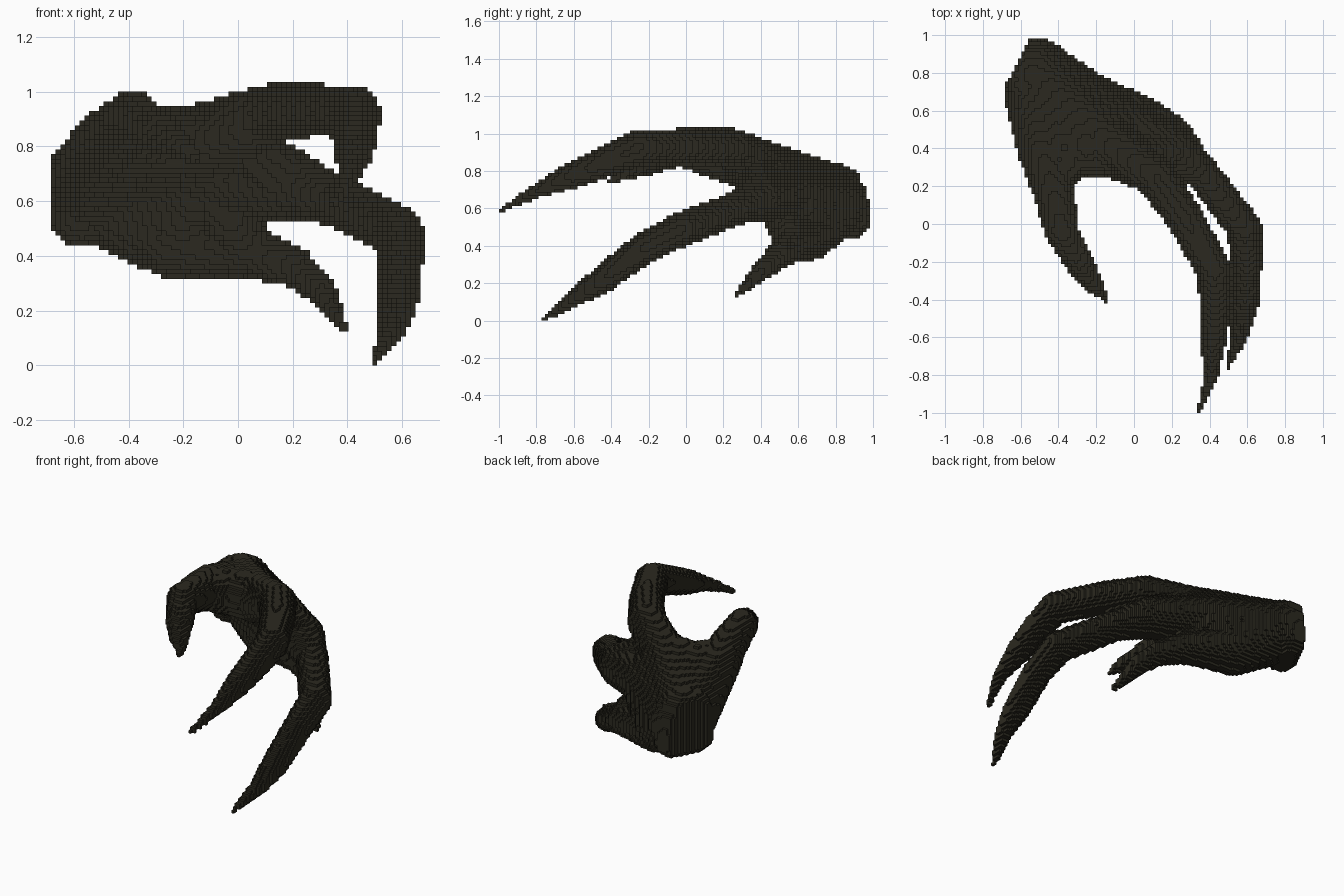
import bpy, math
from mathutils import Vector

cube = bpy.data.objects.get("Cube")
if cube:
    bpy.data.objects.remove(cube, do_unlink=True)

STEP = 2 / 114                      # edge length of one block

# Bones as chains of (x, y, z, radius), wrist first, claw tip last
thumb = [(-.53, .73, .65, .17), (-.49, .40, .80, .13), (-.42, .15, .87, .108),
         (-.383, -.04, .915, .09), (-.29, -.2, .855, .077), (-.21, -.32, .80, .05),
         (-.145, -.40, .75, .015)]
upper_finger = [(-.51, .77, .66, .18), (-.13, .42, .825, .135), (.115, .25, .92, .108),
                (.27, .03, .932, .098), (.428, -.25, .925, .093), (.43, -.42, .855, .085),
                (.42, -.6, .78, .072), (.41, -.8, .693, .038), (.345, -.995, .588, .012)]
middle_finger = [(-.49, .79, .63, .18), (-.10, .54, .69, .145), (.20, .395, .655, .128),
                 (.36, .27, .60, .09), (.585, -.02, .49, .093), (.595, -.22, .39, .083),
                 (.582, -.44, .225, .075), (.56, -.6, .115, .045), (.495, -.755, .012, .012)]
lower_finger = [(-.47, .78, .60, .17), (-.25, .66, .47, .148), (.05, .58, .415, .098),
                (.21, .505, .355, .073), (.30, .42, .28, .057), (.39, .27, .135, .014)]
# Wrist: a ring of bones plus a core
wrist = [(-.515, .89, .54, .10), (-.575, .74, .545, .115), (-.57, .74, .71, .12),
         (-.525, .87, .67, .10), (-.515, .89, .54, .10), (-.53, .79, .645, .195)]
chains = [thumb, upper_finger, middle_finger, lower_finger, wrist]


def mix(p, q, t):
    return tuple(a + (b - a) * t for a, b in zip(p, q))


# Palm webs: extra bones blended between neighbouring fingers
for a, b in ((thumb, upper_finger), (upper_finger, middle_finger), (middle_finger, lower_finger)):
    for t in (.33, .67):
        chains.append([mix(a[0], b[0], t), mix(a[1], b[1], t)])
# Curved skin edges between the fingers
chains.append([(-.40, .27, .83, .10), (-.30, .36, .81, .11), (-.14, .37, .81, .115),
               (.02, .31, .86, .12)])
chains.append([upper_finger[1], (.04, .37, .79, .10), middle_finger[2]])
chains.append([middle_finger[1], (-.03, .52, .53, .10), lower_finger[2]])


def outside_limits(x, y):
    """Slanted wrist cut and the outermost sides."""
    return -.88 * x + .47 * y > .945 or abs(x) > .685 or abs(y) > 1


blocks = set()


def fill_bone(p, q):
    """Fill every block whose centre lies inside a tapered capsule."""
    a, b = Vector(p[:3]), Vector(q[:3])
    d = b - a
    length2 = max(d.length_squared, 1e-9)
    spans = []
    for i in range(3):
        lo = min(p[i] - p[3], q[i] - q[3])
        hi = max(p[i] + p[3], q[i] + q[3])
        spans.append(range(math.floor(lo / STEP), math.ceil(hi / STEP) + 1))
    for i in spans[0]:
        for j in spans[1]:
            x, y = (i + .5) * STEP, (j + .5) * STEP
            if outside_limits(x, y):
                continue
            for k in spans[2]:
                if k < 0:
                    continue
                v = Vector((x, y, (k + .5) * STEP)) - a
                t = min(1, max(0, v.dot(d) / length2))
                r = p[3] + (q[3] - p[3]) * t
                if (v - d * t).length_squared <= max(r, STEP * .75) ** 2:
                    blocks.add((i, j, k))


for chain in chains:
    for p, q in zip(chain, chain[1:]):
        fill_bone(p, q)


def beside(cell, axis, offset):
    near = list(cell)
    near[axis] += offset
    return tuple(near)


# Outer skin of the blocks: one square for each uncovered side
index, verts, faces = {}, [], []


def corner(c):
    if c not in index:
        index[c] = len(verts)
        verts.append([n * STEP for n in c])
    return index[c]


for cell in blocks:
    for axis in range(3):
        u, w = (axis + 1) % 3, (axis + 2) % 3
        for side in (0, 1):
            if beside(cell, axis, 1 if side else -1) in blocks:
                continue
            quad = []
            for du, dw in ((0, 0), (1, 0), (1, 1), (0, 1)):
                c = list(cell)
                c[axis] += side
                c[u] += du
                c[w] += dw
                quad.append(corner(tuple(c)))
            faces.append(quad if side else quad[::-1])

mesh = bpy.data.meshes.new("clawed_hand")
mesh.from_pydata(verts, [], faces)
mesh.update()
hand = bpy.data.objects.new("clawed_hand", mesh)
bpy.context.collection.objects.link(hand)

# Single dark olive colour
mat = bpy.data.materials.new("dark_olive")
mat.use_nodes = True
colour = (.024, .022, .014, 1)
mat.diffuse_color = colour
mat.node_tree.nodes["Principled BSDF"].inputs["Base Color"].default_value = colour
mesh.materials.append(mat)
